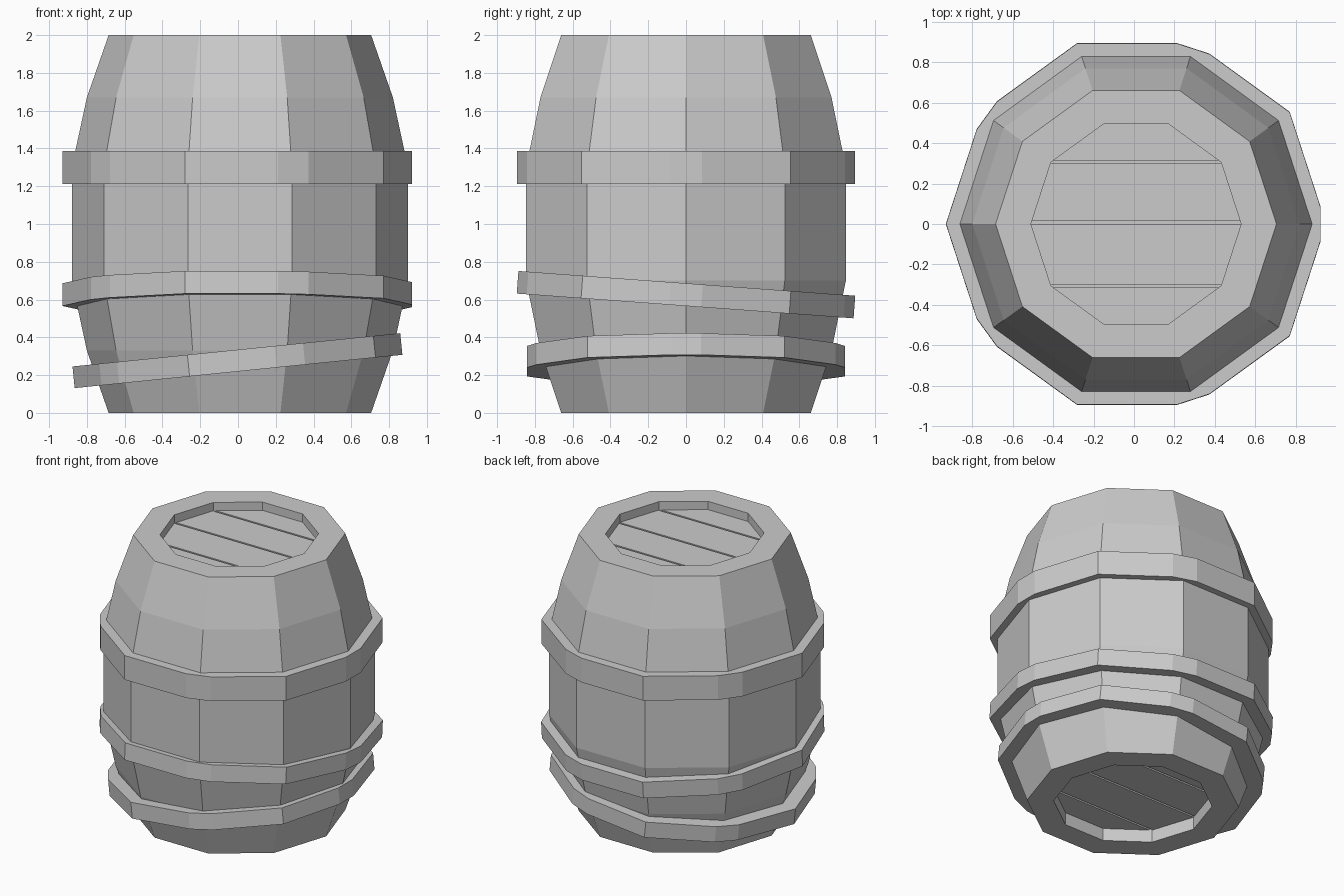
import bpy, bmesh
from math import cos, sin, pi, radians
from mathutils import Vector

if "Cube" in bpy.data.objects:
    bpy.data.objects.remove(bpy.data.objects["Cube"])

SIDES = 10
CX = 0.01  # barrel axis offset


def finish(name, bm, loc=(0, 0, 0), rot=(0, 0, 0)):
    bmesh.ops.recalc_face_normals(bm, faces=bm.faces)
    me = bpy.data.meshes.new(name)
    bm.to_mesh(me)
    bm.free()
    ob = bpy.data.objects.new(name, me)
    ob.location = loc
    ob.rotation_euler = rot
    bpy.context.collection.objects.link(ob)
    return ob


def decagon(r):
    return [Vector((r * cos(2 * pi * i / SIDES), r * sin(2 * pi * i / SIDES), 0))
            for i in range(SIDES)]


def skin(bm, rings, closed=False):
    """Join rings of equal point count with quads."""
    n = len(rings[0])
    m = len(rings)
    for k in range(m if closed else m - 1):
        a, b = rings[k], rings[(k + 1) % m]
        for i in range(n):
            j = (i + 1) % n
            bm.faces.new((a[i], a[j], b[j], b[i]))


# Staved body with rims and recess walls
profile = [(0.52, 0.11), (0.52, 0), (0.695, 0), (0.81, 0.33), (0.89, 0.70),
           (0.89, 1.30), (0.81, 1.67), (0.695, 2), (0.52, 2), (0.52, 1.92)]
bm = bmesh.new()
skin(bm, [[bm.verts.new((p.x, p.y, z)) for p in decagon(r)] for r, z in profile])
finish("barrel_body", bm, (CX, 0, 0))


def prism(bm, pts, z0, z1):
    skin(bm, [[bm.verts.new((p.x, p.y, z)) for p in pts] for z in (z0, z1)])
    bmesh.ops.contextual_create(bm, geom=[e for e in bm.edges if e.is_boundary])
    bmesh.ops.holes_fill(bm, edges=[e for e in bm.edges if e.is_boundary])


def lid(label, z0, z1, back0, back1):
    # Backing board seen through the gaps
    bm = bmesh.new()
    prism(bm, decagon(0.52), back0, back1)
    finish(label + "_backing", bm, (CX, 0, 0))
    # Planks cut from the decagon, with narrow gaps between them
    gap = 0.007
    cuts = [-0.6, -0.308, 0.007, 0.308, 0.6]
    for k in range(4):
        bm = bmesh.new()
        prism(bm, decagon(0.52), z0, z1)
        for y, s in ((cuts[k] + gap, -1), (cuts[k + 1] - gap, 1)):
            bmesh.ops.bisect_plane(bm, geom=bm.verts[:] + bm.edges[:] + bm.faces[:],
                                   plane_co=(0, y, 0), plane_no=(0, s, 0),
                                   clear_outer=True)
            bmesh.ops.holes_fill(bm, edges=[e for e in bm.edges if e.is_boundary])
        finish(f"{label}_plank_{k + 1}", bm, (CX, 0, 0))


lid("top_lid", 1.92, 1.94, 1.90, 1.92)
lid("bottom_lid", 0.09, 0.11, 0.11, 0.13)


def hoop(name, r, h, z, rot):
    # Decagonal band with every other corner chamfered
    d = decagon(1)
    pts = []
    for i, p in enumerate(d):
        if i % 2:
            pts.append(p)
        else:
            pts += [p.lerp(d[i - 1], 0.154), p.lerp(d[(i + 1) % SIDES], 0.154)]
    bm = bmesh.new()
    skin(bm, [[bm.verts.new((p.x * q, p.y * q, w)) for p in pts]
              for q, w in ((r, -h / 2), (r, h / 2), (0.72, h / 2), (0.72, -h / 2))],
         closed=True)
    finish(name, bm, (CX, 0, z), rot)


# Level upper hoop and two slipped lower hoops
hoop("upper_hoop", 0.94, 0.175, 1.298, (0, 0, 0))
hoop("middle_hoop", 0.94, 0.12, 0.626, (radians(-4.2), 0, 0))
hoop("lower_hoop", 0.885, 0.115, 0.278, (0, radians(-5.8), 0))
